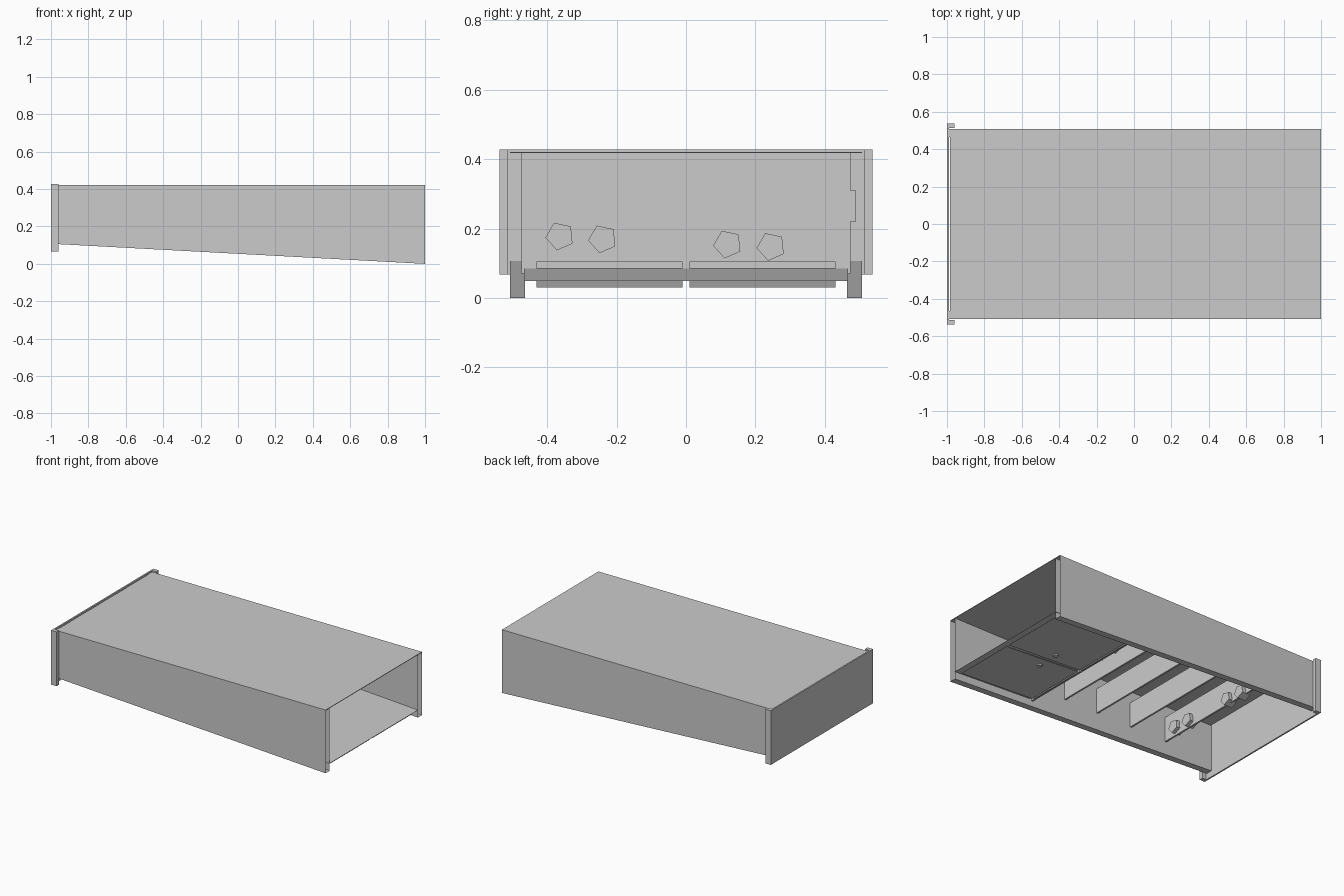
import bpy, bmesh, math
from mathutils import Matrix

if "Cube" in bpy.data.objects:
    bpy.data.objects.remove(bpy.data.objects["Cube"])


def finish(name, bm):
    bmesh.ops.recalc_face_normals(bm, faces=bm.faces)
    mesh = bpy.data.meshes.new(name)
    bm.to_mesh(mesh)
    bm.free()
    obj = bpy.data.objects.new(name, mesh)
    bpy.context.collection.objects.link(obj)
    return obj


def prism(name, profile, y0, y1, open_end=False):
    """Extrude an (x, z) outline along y; optionally leave the +x end open."""
    bm = bmesh.new()
    a = [bm.verts.new((x, y0, z)) for x, z in profile]
    b = [bm.verts.new((x, y1, z)) for x, z in profile]
    bm.faces.new(a)
    bm.faces.new(b)
    n = len(a)
    for i in range(n):
        j = (i + 1) % n
        bm.faces.new((a[i], a[j], b[j], b[i]))
    bmesh.ops.recalc_face_normals(bm, faces=bm.faces)
    if open_end:
        ends = [f for f in bm.faces if f.calc_center_median().x > 0.99]
        bmesh.ops.delete(bm, geom=ends, context='FACES_ONLY')
    return finish(name, bm)


def box(name, x0, x1, y0, y1, z0, z1):
    return prism(name, [(x0, z0), (x1, z0), (x1, z1), (x0, z1)], y0, y1)


def rod(name, center, radius, depth, sides, along_x=False, spin=0.0):
    bm = bmesh.new()
    bmesh.ops.create_cone(bm, cap_ends=True, segments=sides,
                          radius1=radius, radius2=radius, depth=depth)
    m = Matrix.Rotation(spin, 4, 'Z')
    if along_x:
        m = Matrix.Rotation(math.pi / 2, 4, 'Y') @ m
    bmesh.ops.transform(bm, matrix=Matrix.Translation(center) @ m, verts=bm.verts)
    return finish(name, bm)


# Tapered hollow side walls, open at the right end
wall = [(-0.99, 0.107), (1.0, 0.0), (1.0, 0.42), (-0.99, 0.42)]
for side, y0, y1 in (("front", -0.507, -0.464), ("back", 0.464, 0.507)):
    prism(side + "_wall", wall, y0, y1, open_end=True)

# Top sheet
box("top_panel", -0.985, 1.0, -0.507, 0.507, 0.417, 0.421)

# Wide end panel with side flanges
box("end_panel", -1.0, -0.99, -0.537, 0.537, 0.067, 0.428)
for side, y0, y1 in (("front", -0.537, -0.512), ("back", 0.512, 0.537)):
    box(side + "_end_flange", -0.99, -0.96, y0, y1, 0.067, 0.428)

# Sloping floor at the open end, feathered to a thin front edge
prism("floor_board", [(0.42, 0.079), (1.0, 0.049), (1.0, 0.05), (0.42, 0.085)],
      -0.467, 0.467)

# Twin hatches under the floor with hinge strips and knobs
hatch = [(0.43, 0.06), (0.98, 0.03), (0.98, 0.031), (0.43, 0.066)]
for side, y0, y1, k in (("front", -0.43, -0.01, -0.075), ("back", 0.01, 0.43, 0.075)):
    prism(side + "_hatch", hatch, y0, y1)
    box(side + "_hinge_strip", 0.412, 0.42, y0, y1, 0.062, 0.105)
    rod(side + "_hatch_knob", (0.67, k, 0.05), 0.016, 0.025, 8)

# Bulkhead behind the floor, with an edge tab
box("bulkhead", 0.395, 0.407, -0.473, 0.473, 0.07, 0.418)
box("bulkhead_tab", 0.395, 0.407, 0.473, 0.49, 0.22, 0.31)

# Cross ribs under the top
for i, x in enumerate((0.15, -0.10, -0.36, -0.63)):
    box(f"cross_rib_{i + 1}", x - 0.012, x, -0.467, 0.467, 0.175, 0.34)

# Five-sided pegs through the bulkhead and the last rib
for i, (y, z) in enumerate(((-0.363, 0.178), (-0.24, 0.17), (0.12, 0.155), (0.245, 0.148))):
    rod(f"bulkhead_peg_{i + 1}", (0.38, y, z), 0.042, 0.08, 5, True, math.pi + 0.1)
    rod(f"rib_peg_{i + 1}", (-0.636, y, z + 0.05), 0.042, 0.06, 5, True, math.pi + 0.1)
